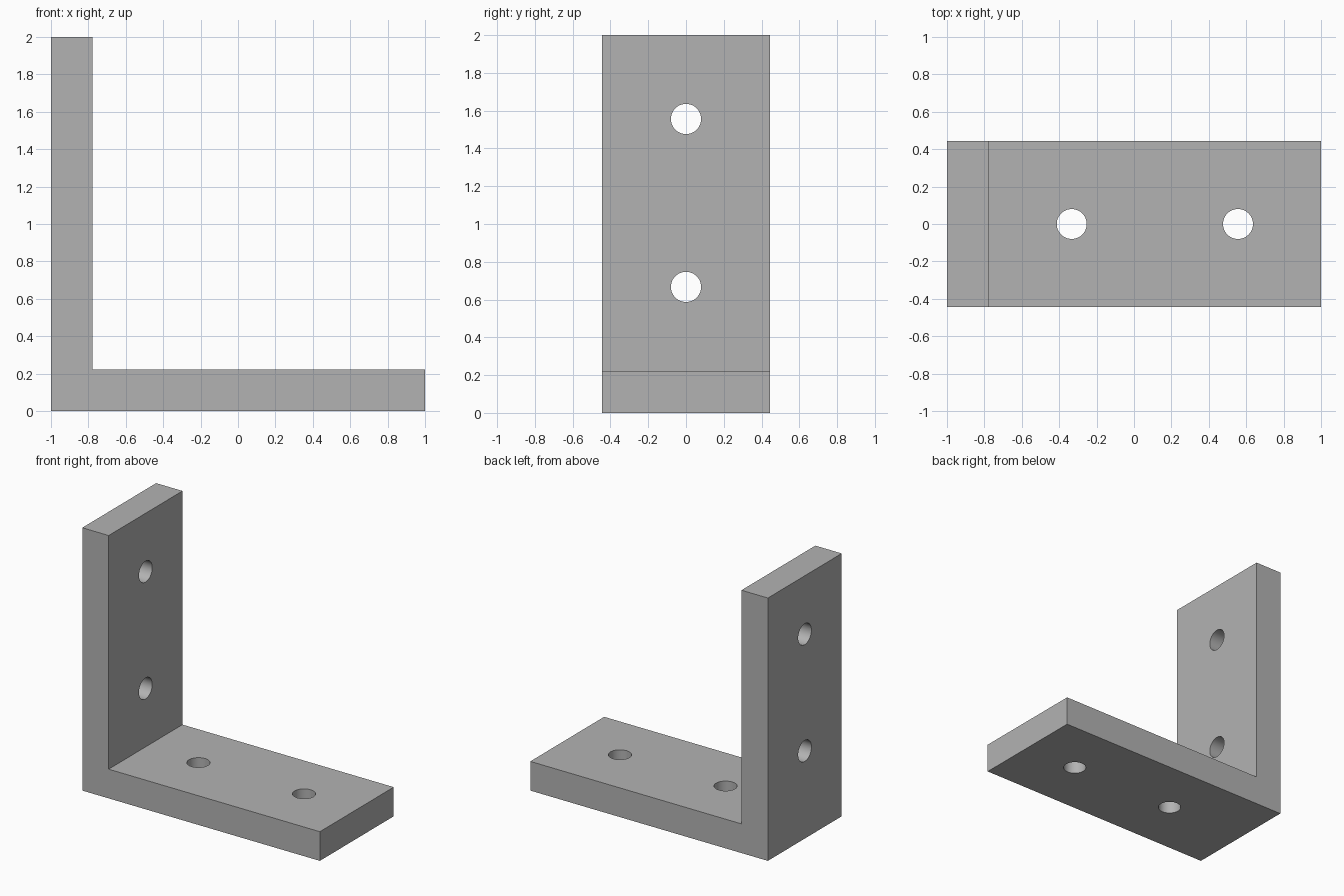
import bpy
import bmesh
from math import pi, radians

cube = bpy.data.objects.get("Cube")
if cube:
    bpy.data.objects.remove(cube, do_unlink=True)

THICK = 0.222       # plate thickness
HALF_WIDTH = 0.444  # half the bracket depth along y
HOLE_RADIUS = 0.08

# Plain grey metal
grey = bpy.data.materials.new("grey_metal")
grey.use_nodes = True
colour = (0.45, 0.45, 0.45, 1)
grey.diffuse_color = colour
grey.node_tree.nodes["Principled BSDF"].inputs["Base Color"].default_value = colour

# L-shaped bracket: side profile extruded along the depth
inner = THICK - 1
profile = [(-1, 0), (1, 0), (1, THICK), (inner, THICK), (inner, 2), (-1, 2)]
bm = bmesh.new()
face = bm.faces.new([bm.verts.new((x, -HALF_WIDTH, z)) for x, z in profile])
extruded = bmesh.ops.extrude_face_region(bm, geom=[face])["geom"]
verts = [v for v in extruded if isinstance(v, bmesh.types.BMVert)]
bmesh.ops.translate(bm, verts=verts, vec=(0, 2 * HALF_WIDTH, 0))
bmesh.ops.recalc_face_normals(bm, faces=bm.faces)
mesh = bpy.data.meshes.new("angle_bracket")
bm.to_mesh(mesh)
bm.free()
mesh.materials.append(grey)
bracket = bpy.data.objects.new("angle_bracket", mesh)
bpy.context.collection.objects.link(bracket)


def drill(location, rotation):
    """Cut one round screw hole through a plate."""
    bpy.ops.mesh.primitive_cylinder_add(
        vertices=48, radius=HOLE_RADIUS, depth=2 * THICK,
        location=location, rotation=rotation)
    cutter = bpy.context.object
    cutter.name = "hole_cutter"
    cutter.hide_render = True
    cutter.data.materials.append(grey)
    cut = bracket.modifiers.new("screw_hole", 'BOOLEAN')
    cut.operation = 'DIFFERENCE'
    cut.solver = 'EXACT'
    cut.object = cutter
    bpy.context.view_layer.objects.active = bracket
    bpy.ops.object.modifier_apply(modifier=cut.name)
    bpy.data.objects.remove(cutter, do_unlink=True)


# Two screw holes in each plate, equally far from the corner
for reach in (0.667, 1.556):
    drill((reach - 1, 0, THICK / 2), (0, 0, 0))
    drill((THICK / 2 - 1, 0, reach), (0, pi / 2, 0))

# Smooth hole walls, crisp plate edges
bpy.ops.object.select_all(action='DESELECT')
bracket.select_set(True)
bpy.context.view_layer.objects.active = bracket
bpy.ops.object.shade_smooth_by_angle(angle=radians(30))
